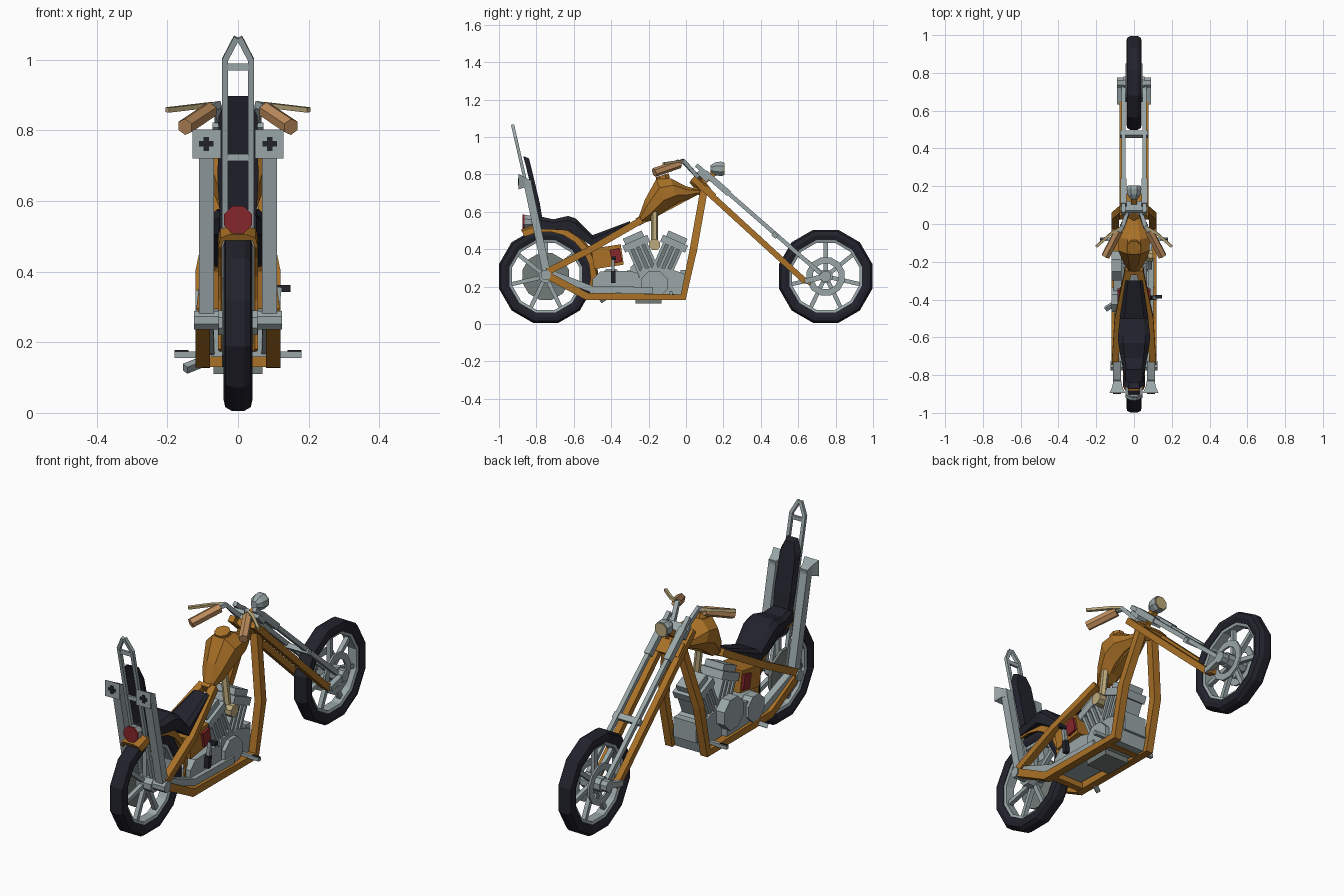
import bpy, bmesh, math
from mathutils import Vector, Matrix

if "Cube" in bpy.data.objects:
    bpy.data.objects.remove(bpy.data.objects["Cube"])

def material(name, rgb):
    m = bpy.data.materials.new(name)
    m.diffuse_color = (*rgb, 1)
    m.use_nodes = True
    m.node_tree.nodes["Principled BSDF"].inputs["Base Color"].default_value = m.diffuse_color
    return m

ORANGE = material("orange paint", (.40, .165, .02))
GREY = material("silver metal", (.32, .38, .39))
STEEL = material("dark steel", (.17, .20, .19))
BLACK = material("black rubber", (.016, .016, .026))
RED = material("red", (.24, .02, .025))
TAN = material("brass", (.50, .40, .20))
COPPER = material("grip copper", (.52, .27, .11))

def finish(name, bm, mat):
    bmesh.ops.recalc_face_normals(bm, faces=bm.faces)
    me = bpy.data.meshes.new(name)
    bm.to_mesh(me)
    bm.free()
    me.materials.append(mat)
    ob = bpy.data.objects.new(name, me)
    bpy.context.collection.objects.link(ob)
    return ob

def loft(name, rings, mat, closed=False):
    """Skin a list of point rings; cap the ends unless closed."""
    bm = bmesh.new()
    vs = [[bm.verts.new(p) for p in r] for r in rings]
    n = len(vs[0])
    for i in range(len(vs) if closed else len(vs) - 1):
        a, b = vs[i], vs[(i + 1) % len(vs)]
        for k in range(n):
            bm.faces.new((a[k], a[(k + 1) % n], b[(k + 1) % n], b[k]))
    if not closed:
        bm.faces.new(vs[0])
        bm.faces.new(vs[-1])
    return finish(name, bm, mat)

def box(name, c, size, mat, tilt=0):
    bm = bmesh.new()
    M = Matrix.Translation(c) @ Matrix.Rotation(tilt, 4, 'X') @ Matrix.Diagonal((*size, 1))
    bmesh.ops.create_cube(bm, size=1, matrix=M)
    return finish(name, bm, mat)

def tube(name, pts, r, mat, n=4):
    """Sweep an n-gon along points; r is one radius or one per point."""
    pts = [Vector(p) for p in pts]
    rs = r if isinstance(r, (list, tuple)) else [r] * len(pts)
    rings = []
    for i, p in enumerate(pts):
        d0 = (p - pts[i - 1]).normalized() if i else (pts[1] - p).normalized()
        d1 = (pts[i + 1] - p).normalized() if i < len(pts) - 1 else d0
        t = (d0 + d1).normalized()
        ref = Vector((0, 0, 1)) if abs(t.x) > .9 else Vector((1, 0, 0))
        a = (ref - t * ref.dot(t)).normalized()
        b = t.cross(a)
        R = rs[i] / math.cos(math.pi / n)
        ang = [(k + .5) * 2 * math.pi / n for k in range(n)]
        rings.append([p + a * R * math.cos(w) + b * R * math.sin(w) for w in ang])
    return loft(name, rings, mat)

def mirrored(name, pts, r, mat, n=4):
    for side, s in (("right", 1), ("left", -1)):
        tube(side + "_" + name, [(s * x, y, z) for x, y, z in pts], r, mat, n)

def arc(name, cy, cz, profile, angles, mat, closed):
    """Sweep an (x, radius) profile round a wheel centre."""
    rings = [[(x, cy + r * math.cos(a), cz + r * math.sin(a)) for x, r in profile] for a in angles]
    loft(name, rings, mat, closed)

def disc(name, x0, x1, y, z, r, mat, n=12):
    tube(name, [(x0, y, z), (x1, y, z)], r, mat, n)

# wheels
turn = [math.radians(15 + 30 * k) for k in range(12)]
for nm, cy in (("rear", -.75), ("front", .747)):
    cz = .255
    arc(nm + "_tyre", cy, cz, [(-.032, .2), (-.041, .225), (-.036, .247), (-.018, .258),
        (.018, .258), (.036, .247), (.041, .225), (.032, .2)], turn, BLACK, True)
    arc(nm + "_rim", cy, cz, [(-.03, .205), (.03, .205), (.024, .186), (-.024, .186)], turn, GREY, True)
    for k in range(7):
        a = math.radians(90 + k * 360 / 7)
        tube(f"{nm}_spoke_{k}", [(0, cy + q * math.cos(a), cz + q * math.sin(a)) for q in (.02, .195)], .011, GREY)
    disc(nm + "_hub", -.055, .055, cy, cz, .035, GREY, 8)
disc("rear_sprocket", -.045, -.03, -.75, .255, .125, STEEL)
for s in (-1, 1):
    arc("front_brake_ring", .747, .255, [(s * .035, .105), (s * .045, .105), (s * .045, .07), (s * .035, .07)],
        turn, GREY, True)
disc("rear_axle", -.125, .125, -.75, .262, .026, GREY, 8)
disc("front_axle", -.09, .09, .747, .255, .028, GREY, 8)

# rear mudguard wrapping the wheel
arc("rear_mudguard", -.75, .255, [(-.057, .24), (-.05, .272), (-.025, .283), (.025, .283), (.05, .272), (.057, .24),
    (.048, .24), (.04, .264), (-.04, .264), (-.048, .24)],
    [math.radians(-18 + 17 * k) for k in range(9)], ORANGE, False)

# frame
mirrored("lower_rail", [(.1, -.75, .265), (.1, -.53, .148), (.1, -.015, .143), (.1, .04, .4), (.035, .095, .71)],
         .02, ORANGE)
mirrored("upper_rail", [(.1, -.74, .28), (.085, -.5, .405), (.03, -.24, .555)], .018, ORANGE)
tube("backbone", [(0, -.26, .545), (0, .07, .72)], .022, ORANGE)
tube("steering_neck", [(0, .045, .78), (0, .115, .69)], .03, ORANGE, 6)
for y in (-.5, -.08):
    box("frame_cross_member", (0, y, .145), (.2, .035, .03), ORANGE)

# forks
mirrored("chrome_fork", [(.055, .055, .85), (.055, .72, .27)], .011, GREY)
mirrored("upper_fork_sleeve", [(.055, .1, .81), (.055, .23, .697)], .016, GREY)
mirrored("sprung_fork", [(.06, .035, .78), (.06, .63, .235), (.06, .67, .225)], .016, ORANGE)
mirrored("fork_rocker", [(.075, .635, .228), (.075, .75, .258)], .014, GREY)
box("fork_brace", (0, .475, .475), (.15, .025, .03), GREY, .86)
box("fork_upper_clamp", (0, .09, .79), (.145, .07, .02), GREY, -.8)
box("fork_lower_clamp", (0, .13, .71), (.14, .07, .02), ORANGE, -.8)

# headlight
tube("headlight_stalk", [(0, .09, .76), (0, .155, .81)], .016, ORANGE)
tube("headlight_shell", [(0, .13, .83), (0, .155, .83), (0, .185, .83), (0, .2, .83)], [.018, .034, .039, .036], GREY, 8)
tube("headlight_lens", [(0, .199, .83), (0, .205, .83)], .032, TAN, 8)

# handlebars, grips and levers
mirrored("handlebar", [(.0, .07, .77), (.035, .06, .79), (.06, -.015, .872), (.09, -.05, .86)], .011, GREY)
mirrored("grip", [(.08, -.035, .857), (.15, -.17, .81)], .021, COPPER, 6)
mirrored("lever", [(.07, -.02, .873), (.115, -.045, .868), (.2, -.12, .858)], .007, TAN)

# fuel tank: octagonal sections (y, z, half width, half height)
tank = [(-.255, .545, .022, .012), (-.2, .61, .06, .06), (-.13, .695, .09, .088), (-.06, .715, .088, .07),
        (.01, .705, .055, .035), (.07, .708, .025, .014)]
loft("fuel_tank", [[(w * math.cos(a), y - .35 * h * math.sin(a), z + h * math.sin(a)) for a in
     [(k + .5) * math.pi / 4 for k in range(8)]] for y, z, w, h in tank], ORANGE)
tube("fuel_cap", [(0, -.12, .77), (0, -.128, .795)], .036, ORANGE, 8)

# seat (y, top, bottom, half width) and backrest (z, y, half width)
seat = [(-.30, .55, .52, .045), (-.5, .475, .415, .075), (-.59, .565, .475, .085), (-.63, .578, .5, .083),
        (-.71, .56, .505, .07), (-.8, .58, .505, .052)]
loft("seat", [[(-w, y, b), (w, y, b), (w, y, b + .7 * (t - b)), (.7 * w, y, t), (-.7 * w, y, t),
     (-w, y, b + .7 * (t - b))] for y, t, b, w in seat], BLACK)
back = [(.53, -.79, .05), (.66, -.812, .058), (.84, -.855, .055), (.898, -.87, .03)]
loft("backrest", [[(-w, y, z), (w, y, z), (.8 * w, y + .03, z - .012), (-.8 * w, y + .03, z - .012)]
     for z, y, w in back], BLACK)

# tall backrest hoop
def hoop(x, z):
    return (x, -.745 - (z - .27) * .229, z)
mirrored("hoop_bar", [hoop(.037, .27), hoop(.037, 1.0), hoop(.004, 1.063)], .0085, GREY)
for z in (.98, .723):
    box("hoop_crossbar", hoop(0, z), (.08, .012, .02), GREY)

# upswept exhausts with flared square ends
mirrored("exhaust_pipe", [(.088, -.18, .18), (.085, -.5, .185), (.088, -.745, .28)], .018, GREY)
mirrored("exhaust_stack", [(.089, -.742, .26), (.089, -.85, .765)], .021, GREY)
for s in (-1, 1):
    rings = [[(s * .0885 + i * w, y, z + j * w) for i, j in ((-1, -1), (1, -1), (1, 1), (-1, 1))]
             for y, z, w in ((-.825, .745, .02), (-.86, .758, .026), (-.895, .761, .041))]
    loft("exhaust_flare", rings, GREY)
    for w, h in ((.04, .015), (.015, .04)):
        box("exhaust_opening", (s * .09, -.896, .762), (w, .006, h), BLACK)

# tail light
tube("tail_light_housing", [(0, -.8, .54), (0, -.83, .545), (0, -.865, .547)], [.02, .034, .037], GREY, 8)
tube("tail_light_lens", [(0, -.864, .547), (0, -.873, .547)], .039, RED, 8)

# V-twin engine
loft("crankcase", [[(x, -.27, .15), (x, -.02, .13), (x, .0, .2), (x, -.01, .27), (x, -.1, .3), (x, -.24, .3)]
     for x in (-.075, .075)], GREY)
box("engine_front_cover", (0, -.01, .24), (.13, .04, .1), GREY)
for nm, s in (("rear", -1), ("front", 1)):
    tilt = -s * math.radians(24)
    up = Vector((0, -math.sin(tilt), math.cos(tilt)))
    across = Vector((0, math.cos(tilt), math.sin(tilt)))
    base = Vector((0, -.165 + s * .03, .27))
    box(nm + "_cylinder", base + up * .08, (.1, .1, .16), STEEL, tilt)
    for k in range(4):
        box(f"{nm}_cylinder_rib_{k}", base + up * .08 + across * (-.048 + .032 * k), (.135, .016, .16), GREY, tilt)
    box(nm + "_cylinder_head", base + up * .175, (.14, .145, .04), GREY, tilt)
    box(nm + "_rocker_cover", base + up * .21, (.105, .11, .035), GREY, tilt)
disc("air_cleaner", .04, .1, -.168, .425, .03, TAN, 8)
tube("intake_tube", [(.06, -.168, .43), (.04, -.168, .6)], .016, TAN, 6)

# gearbox, covers and oil tank
loft("gearbox", [[(x, -.5, .16), (x, -.25, .15), (x, -.25, .27), (x, -.3, .285), (x, -.46, .28), (x, -.5, .24)]
     for x in (-.07, .08)], GREY)
disc("clutch_cover", -.12, -.07, -.4, .23, .065, GREY, 8)
disc("drive_cover", -.12, -.07, -.22, .27, .078, GREY, 8)
box("primary_case", (-.088, -.31, .24), (.04, .2, .09), GREY, .2)
disc("gear_cover", .07, .095, -.17, .215, .07, GREY, 8)
box("oil_tank", (0, -.42, .36), (.15, .16, .11), ORANGE, .15)
for s in (-1, 1):
    box("red_canister", (s * .07, -.375, .365), (.035, .055, .075), RED, .2)

# pegs, kick starter and stand
mirrored("foot_peg", [(.08, -.08, .165), (.18, -.08, .165)], .009, GREY)
mirrored("foot_peg_pad", [(.14, -.08, .174), (.18, -.08, .174)], .004, BLACK)
tube("kick_arm", [(.1, -.39, .23), (.115, -.39, .355)], .009, GREY)
tube("kick_shaft", [(.1, -.39, .22), (.105, -.39, .285)], .012, BLACK)
tube("kick_pedal", [(.11, -.385, .352), (.148, -.385, .352)], .01, BLACK)
tube("side_stand", [(-.1, -.42, .145), (-.15, -.45, .125)], .011, GREY)
box("engine_sump", (0, -.2, .13), (.14, .14, .04), STEEL)
